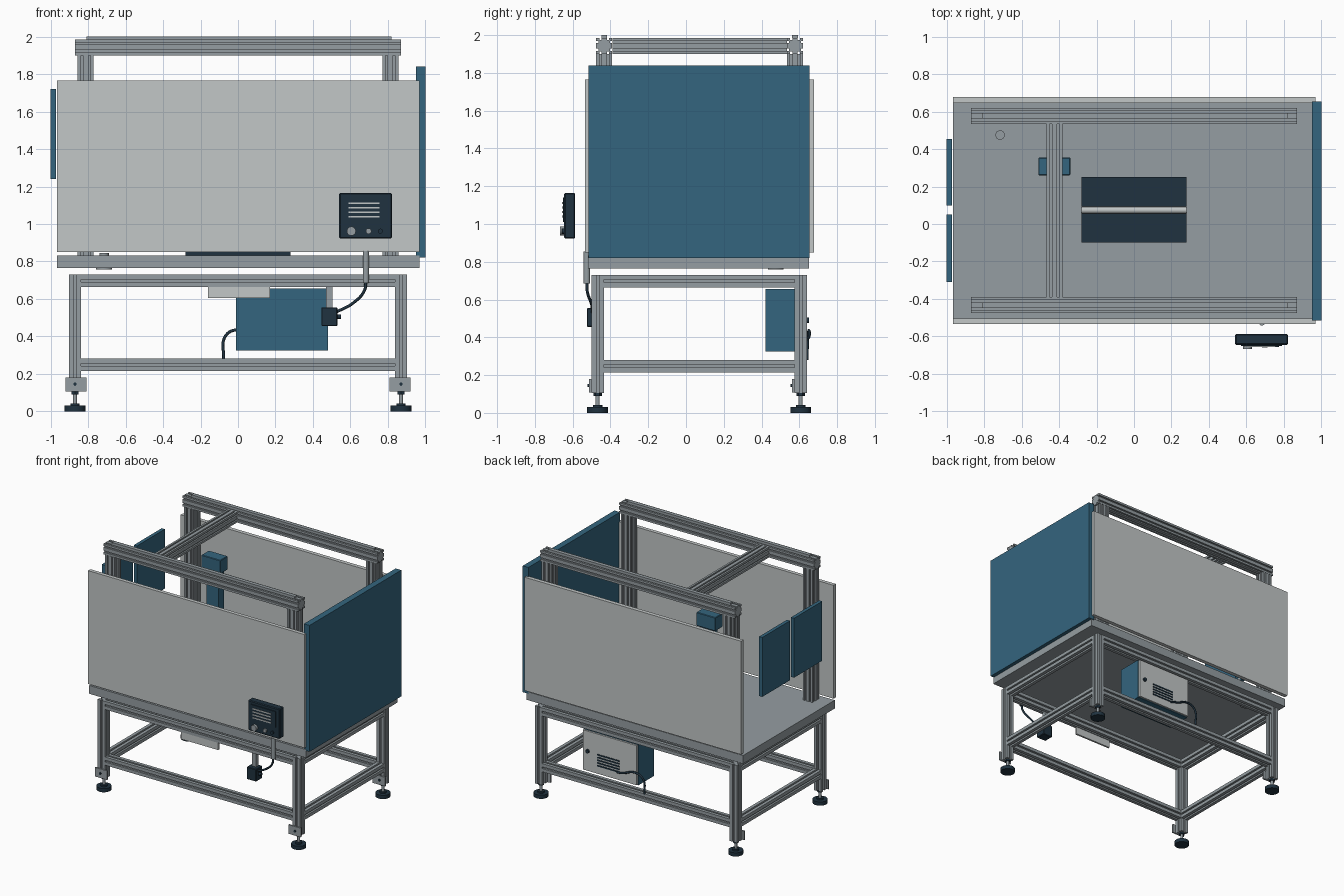
import bpy, bmesh, math
from mathutils import Vector, Matrix

if "Cube" in bpy.data.objects:
    bpy.data.objects.remove(bpy.data.objects["Cube"])


def material(name, rgb):
    m = bpy.data.materials.new(name)
    m.diffuse_color = (*rgb, 1)
    m.use_nodes = True
    m.node_tree.nodes["Principled BSDF"].inputs["Base Color"].default_value = m.diffuse_color
    return m


LIGHT = material("light_grey", (0.54, 0.57, 0.57))
GREY = material("aluminium_grey", (0.30, 0.34, 0.36))
BLUE = material("steel_blue", (0.034, 0.13, 0.21))
DARK = material("dark_navy", (0.014, 0.032, 0.05))


def finish(name, bm, mat, smooth=False):
    bmesh.ops.recalc_face_normals(bm, faces=bm.faces)
    me = bpy.data.meshes.new(name)
    bm.to_mesh(me)
    bm.free()
    me.materials.append(mat)
    ob = bpy.data.objects.new(name, me)
    bpy.context.collection.objects.link(ob)
    if smooth:
        bpy.context.view_layer.objects.active = ob
        ob.select_set(True)
        bpy.ops.object.shade_smooth_by_angle(angle=math.radians(40))
        ob.select_set(False)
    return ob


def box(name, x, y, z, mat, bevel=0.0):
    bm = bmesh.new()
    bmesh.ops.create_cube(bm, size=1)
    for v in bm.verts:
        v.co = Vector([(a + b) / 2 + c * (b - a) for (a, b), c in zip((x, y, z), v.co)])
    if bevel:
        bmesh.ops.bevel(bm, geom=bm.edges[:], offset=bevel, segments=1, affect='EDGES')
    return finish(name, bm, mat)


def cylinder(name, a, b, r, mat, sides=24):
    a, b = Vector(a), Vector(b)
    bm = bmesh.new()
    rot = (b - a).to_track_quat('Z', 'Y').to_matrix().to_4x4()
    bmesh.ops.create_cone(bm, cap_ends=True, segments=sides, radius1=r, radius2=r,
                          depth=(b - a).length, matrix=Matrix.Translation((a + b) / 2) @ rot)
    return finish(name, bm, mat, True)


def extrusion(name, a, b, size, slots, width, depth):
    """Slotted square bar from a to b along one axis."""
    a, b = Vector(a), Vector(b)
    h = size / 2
    side = [(h, -h)]
    for s in slots:
        lo, hi = s - width / 2, s + width / 2
        side += [(h, lo), (h - depth, lo), (h - depth, hi), (h, hi)]
    ring = []
    for _ in range(4):
        ring += side
        side = [(-q, p) for p, q in side]
    axis = max(range(3), key=lambda i: abs((b - a)[i]))
    bm = bmesh.new()
    verts = []
    for p, q in ring:
        co = [p, q]
        co.insert(axis, 0)
        verts.append(bm.verts.new(a + Vector(co)))
    face = bm.faces.new(verts)
    res = bmesh.ops.extrude_face_region(bm, geom=[face])
    bmesh.ops.translate(bm, vec=b - a,
                        verts=[e for e in res['geom'] if isinstance(e, bmesh.types.BMVert)])
    return finish(name, bm, GREY)


def cable(name, pts, r):
    cu = bpy.data.curves.new(name, 'CURVE')
    cu.dimensions = '3D'
    cu.bevel_depth = r
    cu.bevel_resolution = 3
    cu.use_fill_caps = True
    sp = cu.splines.new('BEZIER')
    sp.bezier_points.add(len(pts) - 1)
    for bp, p in zip(sp.bezier_points, pts):
        bp.co = p
        bp.handle_left_type = bp.handle_right_type = 'AUTO'
    cu.materials.append(DARK)
    ob = bpy.data.objects.new(name, cu)
    bpy.context.collection.objects.link(ob)


def thin(name, a, b):
    return extrusion(name, a, b, 0.066, [0], 0.014, 0.015)


def thick(name, a, b):
    return extrusion(name, a, b, 0.085, [-0.02, 0.02], 0.012, 0.012)


# Lower stand: legs, feet, brackets and beams
LX, LYS = 0.87, (-0.468, 0.607)
for y in LYS:
    for x in (-LX, LX):
        thin("leg", (x, y, 0.105), (x, y, 0.73))
        cylinder("foot_pad", (x, y, 0), (x, y, 0.03), 0.055, DARK, 32)
        cylinder("foot_hub", (x, y, 0.03), (x, y, 0.042), 0.025, DARK)
        cylinder("foot_stem", (x, y, 0.04), (x, y, 0.11), 0.011, GREY, 16)
        cylinder("foot_nut", (x, y, 0.09), (x, y, 0.105), 0.022, DARK, 6)
        o = math.copysign(0.005, x)
        box("leg_bracket", (x - o - 0.055, x - o + 0.055), (y - 0.045, y - 0.033), (0.107, 0.18), GREY)
        cylinder("bracket_bolt", (x, y - 0.045, 0.145), (x, y - 0.053, 0.145), 0.009, DARK, 12)
for z in (0.248, 0.698):
    for y in LYS:
        thin("long_beam", (-LX + 0.033, y, z), (LX - 0.033, y, z))
    for x in (-LX, LX):
        thin("side_beam", (x, LYS[0] + 0.033, z), (x, LYS[1] - 0.033, z))

# Table top, slotted plate with roller, drain
box("table_top", (-0.965, 0.97), (-0.52, 0.65), (0.765, 0.832), GREY)
for y0, y1 in ((-0.10, 0.055), (0.093, 0.25)):
    box("work_plate", (-0.28, 0.28), (y0, y1), (0.832, 0.85), DARK)
cylinder("roller", (-0.28, 0.074, 0.83), (0.28, 0.074, 0.83), 0.018, LIGHT)
cylinder("drain", (-0.715, 0.475, 0.83), (-0.715, 0.475, 0.845), 0.025, GREY)
cylinder("drain_flange", (-0.715, 0.475, 0.758), (-0.715, 0.475, 0.767), 0.042, GREY)

# Upper gantry: posts, rails and cross beam
for y in (-0.433, 0.577):
    for x in (-0.813, 0.813):
        thick("post", (x, y, 0.832), (x, y, 1.90))
    thick("top_beam", (-0.87, y, 1.943), (0.87, y, 1.943))
    box("guide_rail", (-0.81, 0.82), (y - 0.015, y + 0.015), (1.985, 2.0), GREY)
thick("cross_beam", (-0.425, -0.39, 1.943), (-0.425, 0.535, 1.943))

# Hanging tool head
box("tool_head", (-0.51, -0.34), (0.26, 0.355), (1.60, 1.71), BLUE, 0.004)
box("tool_column", (-0.475, -0.365), (0.275, 0.345), (1.22, 1.60), BLUE)

# Enclosure panels
box("front_panel", (-0.965, 0.97), (-0.535, -0.505), (0.85, 1.765), LIGHT)
box("back_panel", (-0.965, 0.97), (0.645, 0.677), (0.85, 1.765), LIGHT)
box("right_panel", (0.95, 1.0), (-0.515, 0.655), (0.82, 1.84), BLUE)
for y0, y1 in ((-0.31, 0.05), (0.10, 0.455)):
    box("left_door", (-1.0, -0.972), (y0, y1), (1.24, 1.72), BLUE)

# Electrical cabinet with vented door
box("cabinet", (-0.01, 0.48), (0.42, 0.622), (0.325, 0.655), BLUE)
box("cabinet_door", (-0.005, 0.475), (0.622, 0.637), (0.33, 0.65), LIGHT)
for i in range(5):
    z = 0.39 + i * 0.022
    box("door_vent", (0.15, 0.345), (0.636, 0.641), (z, z + 0.011), DARK)
cylinder("door_lock", (0.43, 0.637, 0.49), (0.43, 0.65, 0.49), 0.015, DARK)
cable("cabinet_cable", [(0.17, 0.638, 0.39), (0.12, 0.65, 0.40), (-0.01, 0.65, 0.435),
                        (-0.068, 0.645, 0.40), (-0.077, 0.64, 0.28)], 0.008)

# Plate under the front beam
box("front_plate", (-0.16, 0.17), (-0.497, -0.482), (0.605, 0.67), LIGHT)

# Control panel
box("control_box", (0.54, 0.822), (-0.645, -0.587), (0.922, 1.165), DARK, 0.006)
box("control_screen", (0.57, 0.79), (-0.652, -0.643), (1.01, 1.14), DARK)
for i in range(4):
    z = 1.035 + i * 0.024
    box("screen_bar", (0.59, 0.755), (-0.656, -0.651), (z, z + 0.009), LIGHT)
for x, r, m in ((0.605, 0.024, GREY), (0.697, 0.015, GREY), (0.76, 0.013, DARK)):
    cylinder("control_knob", (x, -0.64, 0.962), (x, -0.64 - r - 0.003, 0.962), r, m)

# Cable tube, cable and junction box
cylinder("cable_tube", (0.683, -0.525, 0.685), (0.683, -0.525, 0.855), 0.017, GREY)
cable("control_cable", [(0.683, -0.525, 0.69), (0.675, -0.523, 0.645), (0.61, -0.50, 0.575),
                        (0.525, -0.495, 0.53)], 0.008)
box("junction_box", (0.445, 0.53), (-0.525, -0.445), (0.455, 0.555), DARK, 0.004)
cylinder("junction_gland", (0.53, -0.485, 0.505), (0.55, -0.485, 0.505), 0.012, DARK, 12)
box("junction_bracket", (0.47, 0.505), (-0.49, -0.46), (0.55, 0.668), GREY)
